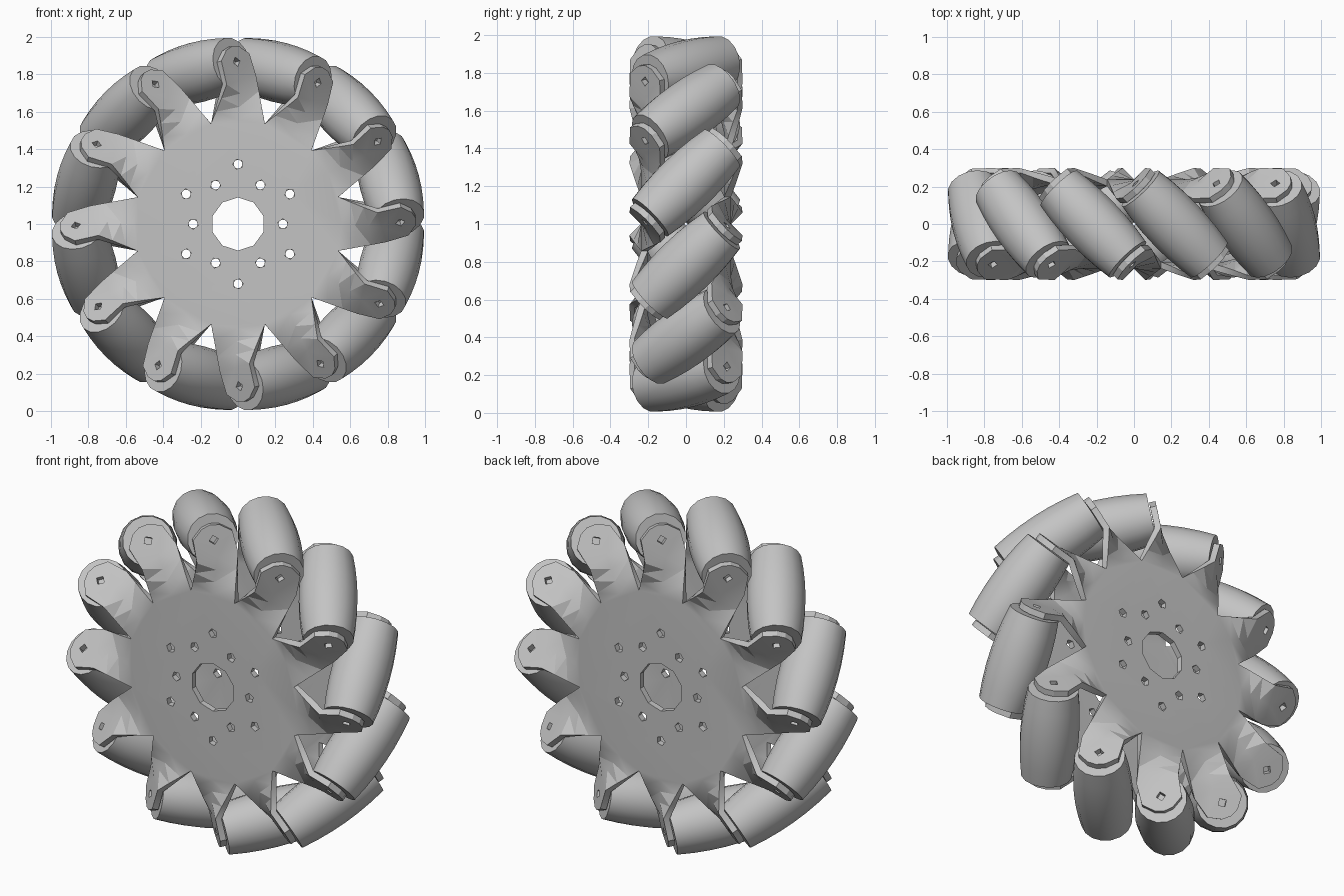
import bpy, bmesh
from math import sin, cos, pi, radians
from mathutils import Vector, Matrix

cube = bpy.data.objects.get("Cube")
if cube:
    bpy.data.objects.remove(cube, do_unlink=True)

COUNT = 12
STEP = 2 * pi / COUNT
AXIS_R = 0.84       # distance from wheel centre to each roller axis
HUB_R = 0.555
PLATE_Y = -0.22
TAB_OFFSET = 0.29   # tab position along the roller axis
THICK = 0.035
LIFT = Matrix.Translation((0, 0, 1))

grey = bpy.data.materials.new("matte_grey")
grey.use_nodes = True
grey.diffuse_color = (0.55, 0.55, 0.55, 1)
grey.node_tree.nodes["Principled BSDF"].inputs["Base Color"].default_value = grey.diffuse_color


def make_mesh(name, bm):
    bmesh.ops.recalc_face_normals(bm, faces=bm.faces)
    mesh = bpy.data.meshes.new(name)
    bm.to_mesh(mesh)
    bm.free()
    mesh.materials.append(grey)
    return mesh


def add_object(name, mesh, matrix):
    obj = bpy.data.objects.new(name, mesh)
    obj.matrix_world = matrix
    bpy.context.collection.objects.link(obj)
    return obj


def select(obj):
    bpy.ops.object.select_all(action='DESELECT')
    obj.select_set(True)
    bpy.context.view_layer.objects.active = obj


def turn(angle):
    # Counter-clockwise as seen from the front
    return Matrix.Rotation(-angle, 4, 'Y')


def roller_frame(angle):
    # Radial, width and axis directions of the roller centred at this angle
    radial = Vector((cos(angle), 0, sin(angle)))
    tangent = Vector((-sin(angle), 0, cos(angle)))
    y = Vector((0, 1, 0))
    return radial, (tangent - y).normalized(), (tangent + y).normalized()


def frame_matrix(angle, along):
    radial, width, axis = roller_frame(angle)
    rot = Matrix((radial, axis.cross(radial), axis)).transposed().to_4x4()
    return Matrix.Translation(radial * AXIS_R + axis * along) @ rot


# Barrel rollers, tilted 45 degrees around the rim
bm = bmesh.new()
half, mid_r, end_r, rings = 0.268, 0.161, 0.138, 6
profile = [bm.verts.new((0, 0, -half))]
for i in range(rings + 1):
    t = 2 * i / rings - 1
    profile.append(bm.verts.new((mid_r - (mid_r - end_r) * t * t, 0, half * t)))
profile.append(bm.verts.new((0, 0, half)))
edges = [bm.edges.new(pair) for pair in zip(profile, profile[1:])]
bmesh.ops.spin(bm, geom=profile + edges, cent=(0, 0, 0), axis=(0, 0, 1),
               angle=2 * pi, steps=16)
bmesh.ops.remove_doubles(bm, verts=bm.verts, dist=0.0005)
roller_mesh = make_mesh("roller", bm)
for k in range(COUNT):
    roller = add_object(f"roller_{k + 1}", roller_mesh,
                        LIFT @ frame_matrix((k + 0.5) * STEP, 0))
    if k == 0:
        select(roller)
        bpy.ops.object.shade_smooth_by_angle(angle=radians(30))

# One finger: rows of three points from the hub rim to the twisted tab
radial, width, axis = roller_frame(STEP / 2)
pin = radial * AXIS_R - axis * TAB_OFFSET


def tab_row(u, v, bulge=0):
    return [pin + radial * (u + (bulge if s == 0 else 0)) + width * v * s
            for s in (-1, 0, 1)]


root = [Vector((HUB_R * cos(s * STEP / 2), PLATE_Y, HUB_R * sin(s * STEP / 2)))
        for s in (-1, 0, 1)]
base = tab_row(-0.1, 0.115)
rows = [[a.lerp(b, t) for a, b in zip(root, base)] for t in (0, 0.33, 0.67, 1)]
rows += [tab_row(0.025, 0.11), tab_row(0.075, 0.05, 0.012)]

# Side plate sheet: hub disc with all the fingers
bm = bmesh.new()
rim = []
for k in range(COUNT):
    rot = turn(k * STEP)
    grid = [[bm.verts.new(rot @ p) for p in row] for row in rows]
    for low, high in zip(grid, grid[1:]):
        for c in (0, 1):
            bm.faces.new((low[c], low[c + 1], high[c + 1], high[c]))
    rim += grid[0][:2]
bmesh.ops.remove_doubles(bm, verts=bm.verts, dist=0.0005)
rim_edges = [e for e in bm.edges if e.is_boundary
             and all(v.co.length < HUB_R + 0.06 and abs(v.co.y - PLATE_Y) < 0.001
                     for v in e.verts)]
bmesh.ops.contextual_create(bm, geom=rim_edges)
bmesh.ops.triangulate(bm, faces=[f for f in bm.faces if len(f.verts) == 4])
plate = add_object("front_plate", make_mesh("side_plate", bm), LIFT)

# Cutters: axle bore, two rings of bolt holes, pin holes in the tabs
bm = bmesh.new()


def hole(matrix, radius, sides, depth=0.15):
    bmesh.ops.create_cone(bm, cap_ends=True, segments=sides, radius1=radius,
                          radius2=radius, depth=depth, matrix=matrix)


flat = Matrix.Translation((0, PLATE_Y, 0)) @ Matrix.Rotation(pi / 2, 4, 'X')
hole(flat, 0.142, 10)
for k in range(COUNT):
    spot = Matrix.Translation((0.32 if k % 2 else 0.24, 0, 0))
    hole(turn(k * STEP) @ spot @ flat, 0.028, 5)
    hole(frame_matrix((k + 0.5) * STEP, -TAB_OFFSET), 0.026, 4)
cutter = add_object("hole_cutter", make_mesh("hole_cutter", bm), LIFT)
cutter.hide_render = True

solid = plate.modifiers.new("thickness", 'SOLIDIFY')
solid.thickness = THICK
solid.offset = 0
cut = plate.modifiers.new("holes", 'BOOLEAN')
cut.operation = 'DIFFERENCE'
cut.solver = 'EXACT'
cut.object = cutter
select(plate)
for name in ("thickness", "holes"):
    bpy.ops.object.modifier_apply(modifier=name)
bpy.data.objects.remove(cutter, do_unlink=True)
bpy.ops.object.shade_smooth_by_angle(angle=radians(25))

# The back plate is the front one turned half a turn about the vertical
add_object("back_plate", plate.data, LIFT @ Matrix.Rotation(pi, 4, 'Z'))
